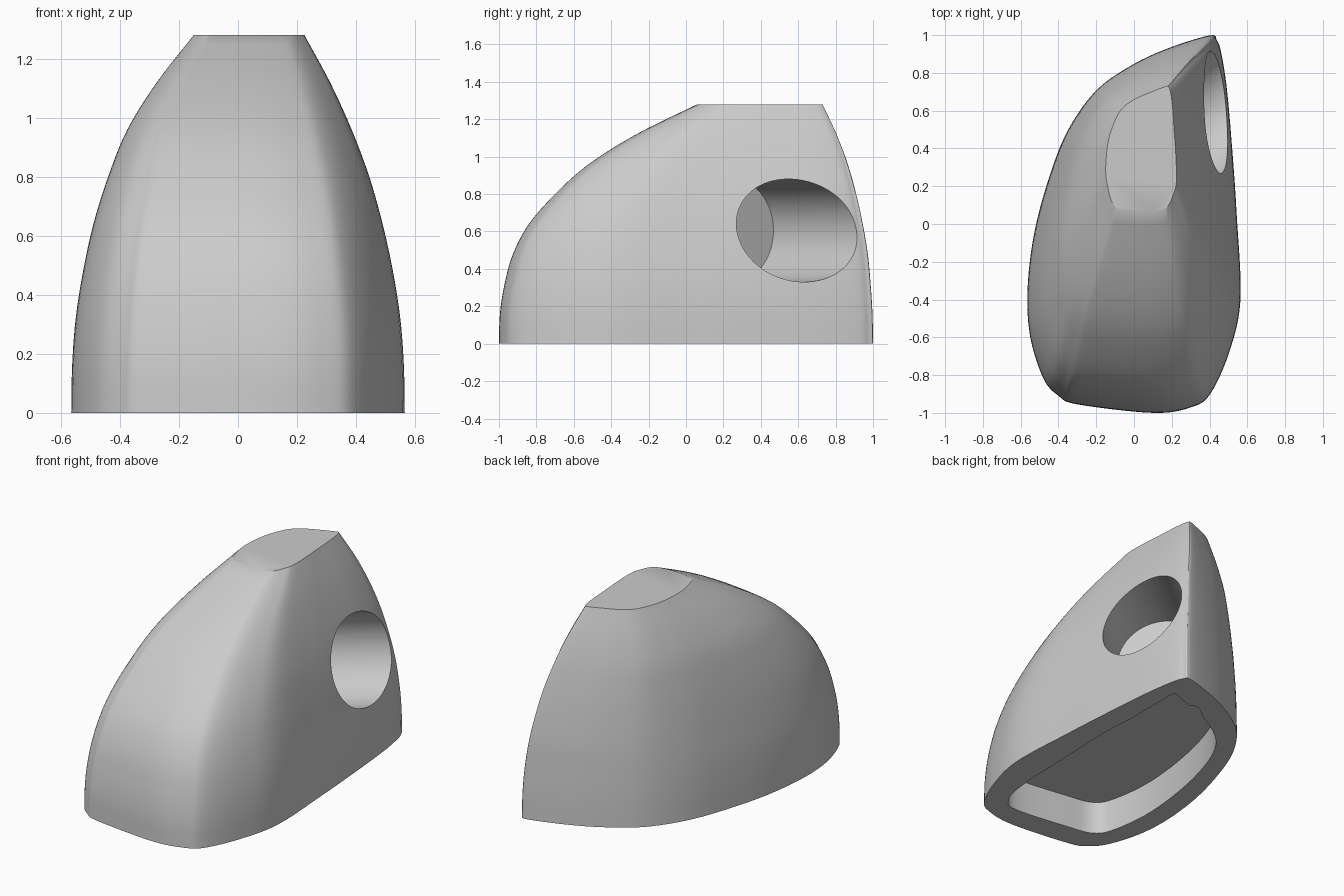
import bpy
import bmesh
import math
from mathutils import Vector

default = bpy.data.objects.get("Cube")
if default:
    bpy.data.objects.remove(default)

grey = bpy.data.materials.new("plain grey")
grey.use_nodes = True
grey.diffuse_color = (0.6, 0.6, 0.6, 1)
grey.node_tree.nodes["Principled BSDF"].inputs["Base Color"].default_value = grey.diffuse_color

HEIGHT = 1.28
LEVELS = 40
STEPS = 6

# Matching outlines, from the back tip round the curved side, front and straight side
BASE = [(.40, 1), (.2, .94), (0, .85), (-.2, .71), (-.35, .5), (-.45, .25), (-.53, -.05),
        (-.565, -.35), (-.55, -.6), (-.48, -.82), (-.4, -.91), (-.3, -.955), (.1, -1),
        (.3, -.97), (.4, -.9), (.5, -.68), (.56, -.4), (.54, .05), (.52, .35), (.49, .7),
        (.46, .9), (.435, .975)]
TOP = [(.17, .735), (.09, .705), (0, .665), (-.07, .61), (-.115, .52), (-.14, .43), (-.15, .33),
       (-.15, .26), (-.14, .2), (-.125, .14), (-.105, .1), (-.08, .08), (.04, .065),
       (.14, .075), (.18, .1), (.21, .165), (.225, .23), (.222, .37), (.213, .5), (.205, .62),
       (.195, .7), (.185, .73)]
# Evenly spaced height profiles of the four sides
LOW_X = [-.565, -.562, -.55, -.525, -.49, -.44, -.375, -.275, -.15]
HIGH_X = [.565, .562, .55, .525, .49, .445, .385, .312, .225]
FRONT = [-1, -.995, -.97, -.925, -.84, -.7, -.52, -.265, .06]
BACK = [1, .997, .987, .972, .945, .91, .865, .805, .73]
# Outline of the hollow underneath
HOLLOW = [(.2, .755), (.05, .7), (-.16, .56), (-.28, .38), (-.38, .05), (-.43, -.35), (-.4, -.65),
          (-.33, -.77), (-.15, -.81), (.2, -.85), (.3, -.8), (.35, -.65), (.37, -.3), (.37, .4)]


def spline(a, b, c, d, t):
    """Catmull-Rom blend between b and c."""
    return b + (c - a) * (t / 2) + (a * 2 - b * 5 + c * 4 - d) * (t * t / 2) \
        + (b * 3 - a - c * 3 + d) * (t ** 3 / 2)


def closed_curve(points):
    p = [Vector(q) for q in points]
    n = len(p)
    return [spline(p[i - 1], p[i], p[(i + 1) % n], p[(i + 2) % n], k / STEPS)
            for i in range(n) for k in range(STEPS)]


def profile(values, f):
    """Smooth value of a height profile at fraction f."""
    v = [2 * values[0] - values[1]] + values + [2 * values[-1] - values[-2]]
    i = min(int(f * (len(values) - 1)), len(values) - 2)
    return spline(*v[i:i + 4], f * (len(values) - 1) - i)


def unit_box(points):
    low = [min(p[k] for p in points) for k in (0, 1)]
    high = [max(p[k] for p in points) for k in (0, 1)]
    return [Vector([(p[k] - low[k]) / (high[k] - low[k]) for k in (0, 1)]) for p in points]


def loft(name, rings):
    """Skin a stack of equal rings and cap both ends."""
    bm = bmesh.new()
    loops = [[bm.verts.new(co) for co in ring] for ring in rings]
    n = len(loops[0])
    for lower, upper in zip(loops, loops[1:]):
        for i in range(n):
            j = (i + 1) % n
            bm.faces.new((lower[i], lower[j], upper[j], upper[i]))
    bm.faces.new(loops[0])
    bm.faces.new(loops[-1])
    bmesh.ops.recalc_face_normals(bm, faces=bm.faces)
    mesh = bpy.data.meshes.new(name)
    bm.to_mesh(mesh)
    bm.free()
    mesh.materials.append(grey)
    obj = bpy.data.objects.new(name, mesh)
    bpy.context.collection.objects.link(obj)
    return obj


# Body: the outline blends from base to top while fitting the side profiles
base, top = unit_box(closed_curve(BASE)), unit_box(closed_curve(TOP))
rings = []
for level in range(LEVELS + 1):
    f = level / LEVELS
    x0, x1 = profile(LOW_X, f), profile(HIGH_X, f)
    y0, y1 = profile(FRONT, f), profile(BACK, f)
    blend = (y0 - FRONT[0]) / (FRONT[-1] - FRONT[0])
    shape = unit_box([b.lerp(t, blend) for b, t in zip(base, top)])
    rings.append([(x0 + p.x * (x1 - x0), y0 + p.y * (y1 - y0), f * HEIGHT) for p in shape])
body = loft("body", rings)

# Hollow in the underside, with a sharp corner at the back tip
outline = [Vector((.37, .81))] + closed_curve(HOLLOW)[:-STEPS + 1]
hollow = loft("hollow_cutter", [[(p.x, p.y, z) for p in outline] for z in (-.1, .21)])

# Slanted blind round hole in the straight side
inner_end = Vector((-.01, .25, .605))
axis = Vector((.79, .61, 0)).normalized()
across = Vector((-axis.y, axis.x, 0))
up = Vector((0, 0, 1))
circle = [across * math.cos(a) + up * math.sin(a)
          for a in (math.tau * i / 96 for i in range(96))]
hole = loft("round_hole_cutter", [[inner_end + axis * d + c * .275 for c in circle]
                                  for d in (0, 1.5)])

for cutter in (hollow, hole):
    cutter.hide_render = True
    cut = body.modifiers.new("cut", "BOOLEAN")
    cut.object = cutter
    cut.solver = "EXACT"
    bpy.context.view_layer.objects.active = body
    bpy.ops.object.modifier_apply(modifier=cut.name)
    bpy.data.objects.remove(cutter)

bpy.ops.object.select_all(action="DESELECT")
body.select_set(True)
bpy.ops.object.shade_smooth_by_angle(angle=math.radians(30))
